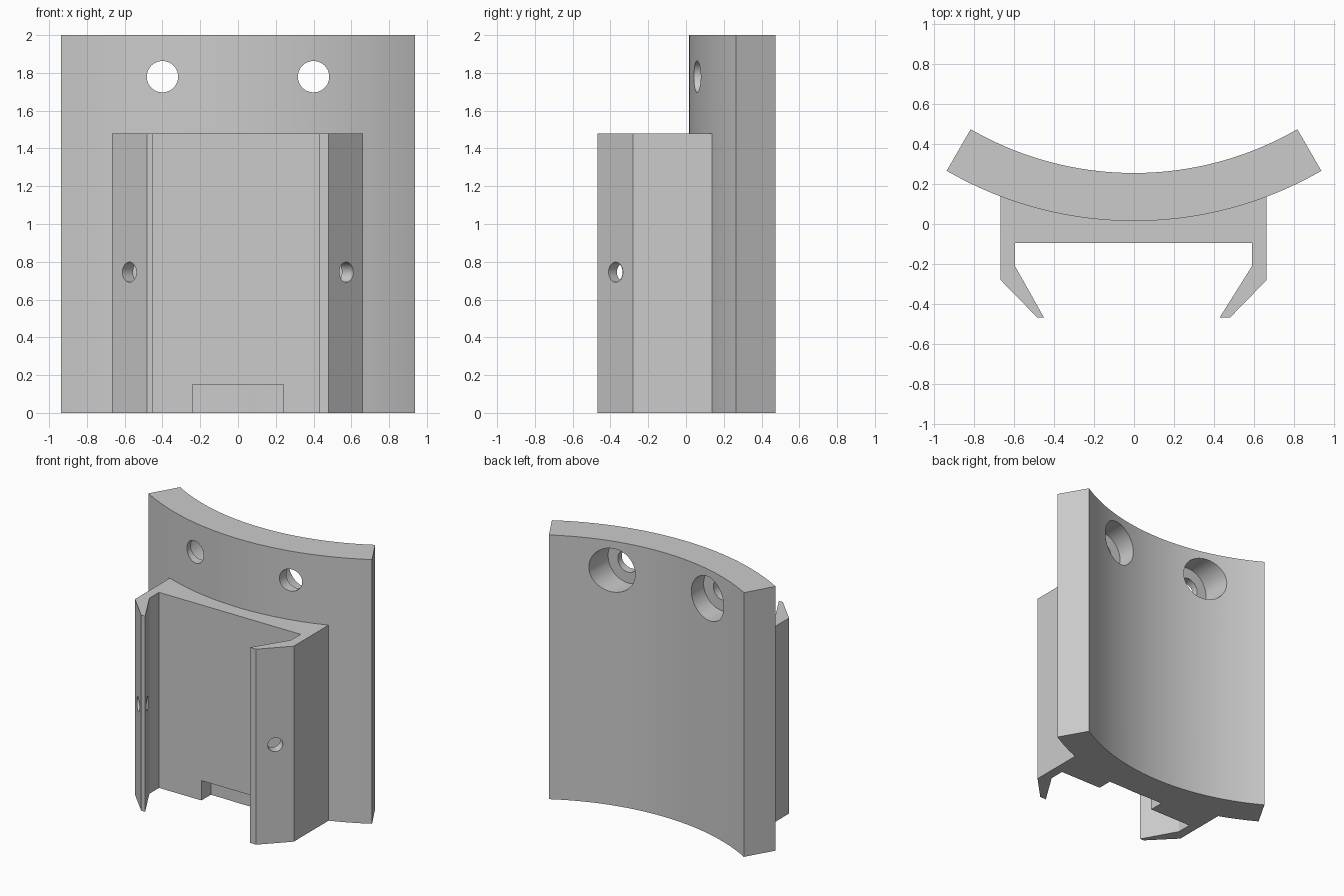
import bpy, bmesh, math
from mathutils import Vector

default = bpy.data.objects.get("Cube")
if default:
    bpy.data.objects.remove(default, do_unlink=True)

GREY = (0.6, 0.6, 0.6, 1)
grey = bpy.data.materials.new("plain_grey")
grey.use_nodes = True
grey.diffuse_color = GREY
grey.node_tree.nodes["Principled BSDF"].inputs["Base Color"].default_value = GREY

CENTRE_Y, R_FRONT, R_BACK = 1.888, 1.873, 1.633


def prism(name, outline, z0, z1):
    """Extrude a plan outline upwards."""
    bm = bmesh.new()
    face = bm.faces.new([bm.verts.new((x, y, z0)) for x, y in outline])
    up = bmesh.ops.extrude_face_region(bm, geom=[face])["geom"]
    bmesh.ops.translate(bm, vec=(0, 0, z1 - z0),
                        verts=[v for v in up if isinstance(v, bmesh.types.BMVert)])
    bmesh.ops.recalc_face_normals(bm, faces=bm.faces)
    mesh = bpy.data.meshes.new(name)
    bm.to_mesh(mesh)
    bm.free()
    mesh.materials.append(grey)
    obj = bpy.data.objects.new(name, mesh)
    bpy.context.collection.objects.link(obj)
    return obj


def arc(radius, a0, a1, steps):
    """Plan points on the plate's curve; angle zero is the middle."""
    angles = [a0 + (a1 - a0) * i / steps for i in range(steps + 1)]
    return [(radius * math.sin(a), CENTRE_Y - radius * math.cos(a)) for a in angles]


def drill(name, start, direction, radius, length):
    """Round cutter running from start along direction."""
    ring = [(radius * math.cos(math.tau * i / 48), radius * math.sin(math.tau * i / 48))
            for i in range(48)]
    cutter = prism(name, ring, 0, length)
    cutter.location = start
    cutter.rotation_euler = Vector(direction).to_track_quat("Z", "Y").to_euler()
    return cutter


def combine(target, other, operation):
    """Apply a boolean, then drop the helper."""
    other.hide_render = True
    mod = target.modifiers.new("combine", "BOOLEAN")
    mod.operation, mod.solver, mod.object = operation, "EXACT", other
    bpy.context.view_layer.update()
    result = bpy.data.meshes.new_from_object(
        target.evaluated_get(bpy.context.evaluated_depsgraph_get()))
    target.modifiers.clear()
    target.data = result
    bpy.data.objects.remove(other, do_unlink=True)


# Curved back plate
edge = math.radians(30)
plate = prism("curved_mount", arc(R_FRONT, -edge, edge, 60) + arc(R_BACK, edge, -edge, 60), 0, 2)

# Clip bracket with hooked arms; its back sinks slightly into the plate
r_sunk = R_FRONT - 0.03
left, right = math.asin(0.663 / r_sunk), -math.asin(0.667 / r_sunk)
clip = [(-0.667, -0.28), (-0.483, -0.468), (-0.45, -0.468), (-0.595, -0.21), (-0.595, -0.095),
        (0.59, -0.095), (0.59, -0.21), (0.428, -0.468), (0.48, -0.468), (0.663, -0.28)]
bracket = prism("clip_bracket", clip + arc(r_sunk, left, right, 40), 0, 1.48)

# Notch at the foot of the bracket
notch = [(-0.24, -0.2), (0.24, -0.2), (0.24, 0.018), (-0.24, 0.018)]
combine(bracket, prism("notch_cutter", notch, -0.1, 0.15), "DIFFERENCE")

# Small holes square to the slanted arm faces
for side in (-1, 1):
    start = (side * 0.573 + side * 0.12, -0.372 - 0.12, 0.745)
    combine(bracket, drill("arm_hole_cutter", start, (-side, 1, 0), 0.053, 0.36), "DIFFERENCE")

combine(plate, bracket, "UNION")

# Screw holes with wide counterbores from the back
for x in (-0.4, 0.4):
    combine(plate, drill("screw_hole_cutter", (x, -0.1, 1.78), (0, 1, 0), 0.083, 0.7), "DIFFERENCE")
    combine(plate, drill("counterbore_cutter", (x, 0.125, 1.78), (0, 1, 0), 0.165, 0.5), "DIFFERENCE")

bpy.ops.object.select_all(action="DESELECT")
plate.select_set(True)
bpy.context.view_layer.objects.active = plate
bpy.ops.object.shade_smooth_by_angle(angle=math.radians(25))
